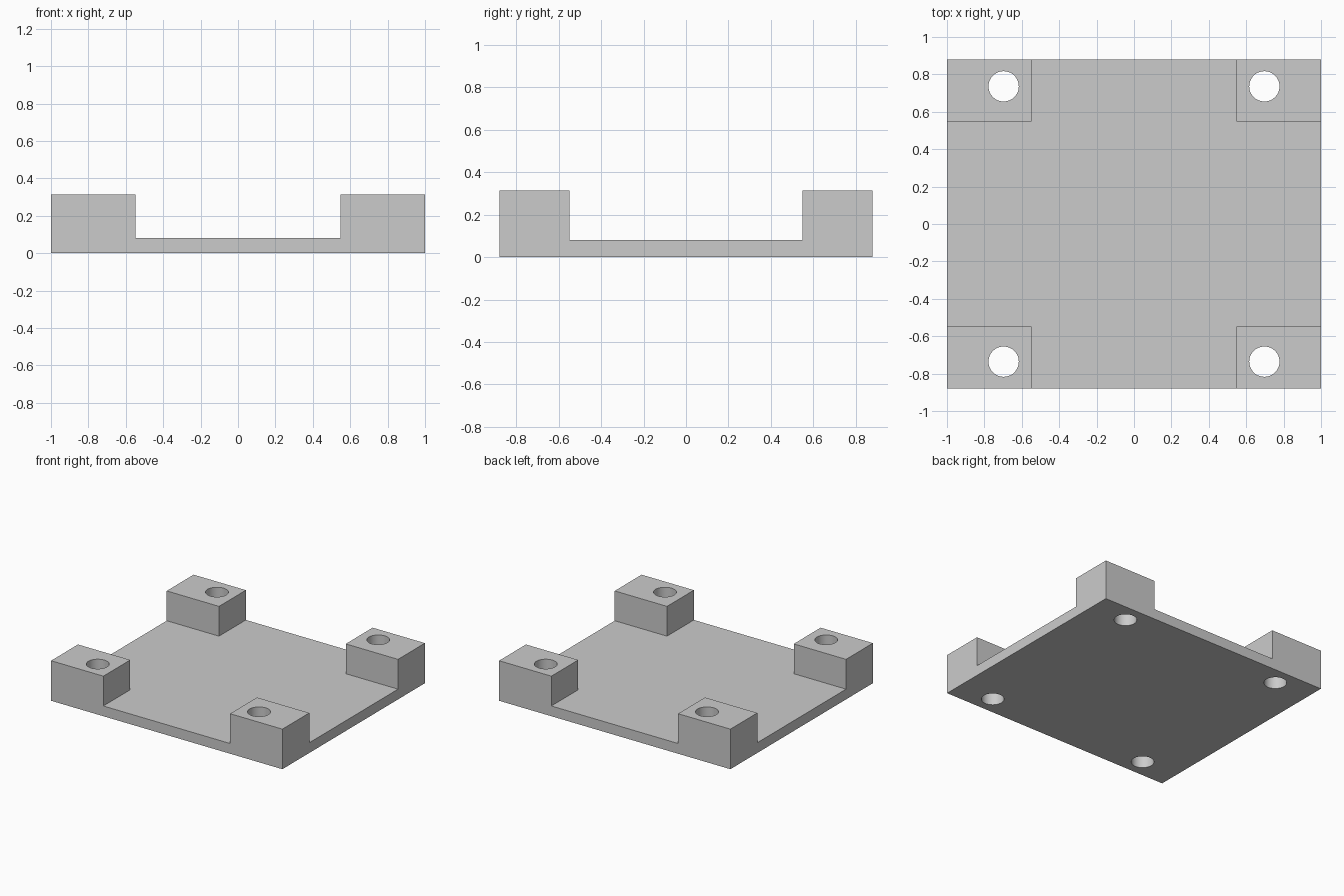
import bpy, bmesh, math
from mathutils import Matrix, Vector

HALF_X, HALF_Y = 1.0, 0.88
INNER = 0.548
PLATE_Z, BLOCK_Z = 0.08, 0.313
HOLE_X, HOLE_Y, HOLE_R = 0.697, 0.736, 0.081

default = bpy.data.objects.get("Cube")
if default:
    bpy.data.objects.remove(default, do_unlink=True)

grey = bpy.data.materials.new("light grey")
grey.use_nodes = True
grey.diffuse_color = (0.6, 0.6, 0.6, 1)
grey.node_tree.nodes["Principled BSDF"].inputs["Base Color"].default_value = grey.diffuse_color


def add_object(name, bm):
    mesh = bpy.data.meshes.new(name)
    bm.to_mesh(mesh)
    bm.free()
    mesh.materials.append(grey)
    obj = bpy.data.objects.new(name, mesh)
    bpy.context.collection.objects.link(obj)
    return obj


# Base plate, cut along the inner edges of the corner blocks
bm = bmesh.new()
size = Matrix.Diagonal((2 * HALF_X, 2 * HALF_Y, PLATE_Z, 1))
bmesh.ops.create_cube(bm, size=1, matrix=Matrix.Translation((0, 0, PLATE_Z / 2)) @ size)
for axis in (Vector((1, 0, 0)), Vector((0, 1, 0))):
    for side in (-1, 1):
        bmesh.ops.bisect_plane(bm, geom=bm.verts[:] + bm.edges[:] + bm.faces[:],
                               plane_co=axis * side * INNER, plane_no=axis)

# Corner blocks, raised from the plate
bm.normal_update()
corners = []
for f in bm.faces:
    c = f.calc_center_median()
    if f.normal.z > 0.9 and abs(c.x) > INNER and abs(c.y) > INNER:
        corners.append(f)
for f in bmesh.ops.extrude_discrete_faces(bm, faces=corners)["faces"]:
    for v in f.verts:
        v.co.z = BLOCK_Z
bmesh.ops.recalc_face_normals(bm, faces=bm.faces[:])
bmesh.ops.dissolve_limit(bm, angle_limit=math.radians(1), verts=bm.verts[:], edges=bm.edges[:])
body = add_object("mounting_plate", bm)

# Screw holes, drilled through all four corners
bm = bmesh.new()
for sx in (-1, 1):
    for sy in (-1, 1):
        bmesh.ops.create_cone(bm, cap_ends=True, segments=48, radius1=HOLE_R, radius2=HOLE_R,
                              depth=1, matrix=Matrix.Translation((sx * HOLE_X, sy * HOLE_Y, 0.2)))
drill = add_object("hole_cutter", bm)
drill.hide_render = True

cut = body.modifiers.new("screw_holes", "BOOLEAN")
cut.operation = "DIFFERENCE"
cut.solver = "EXACT"
cut.object = drill
bpy.ops.object.select_all(action="DESELECT")
body.select_set(True)
bpy.context.view_layer.objects.active = body
bpy.ops.object.modifier_apply(modifier=cut.name)
bpy.data.objects.remove(drill, do_unlink=True)
bpy.ops.object.shade_smooth_by_angle(angle=math.radians(30))
